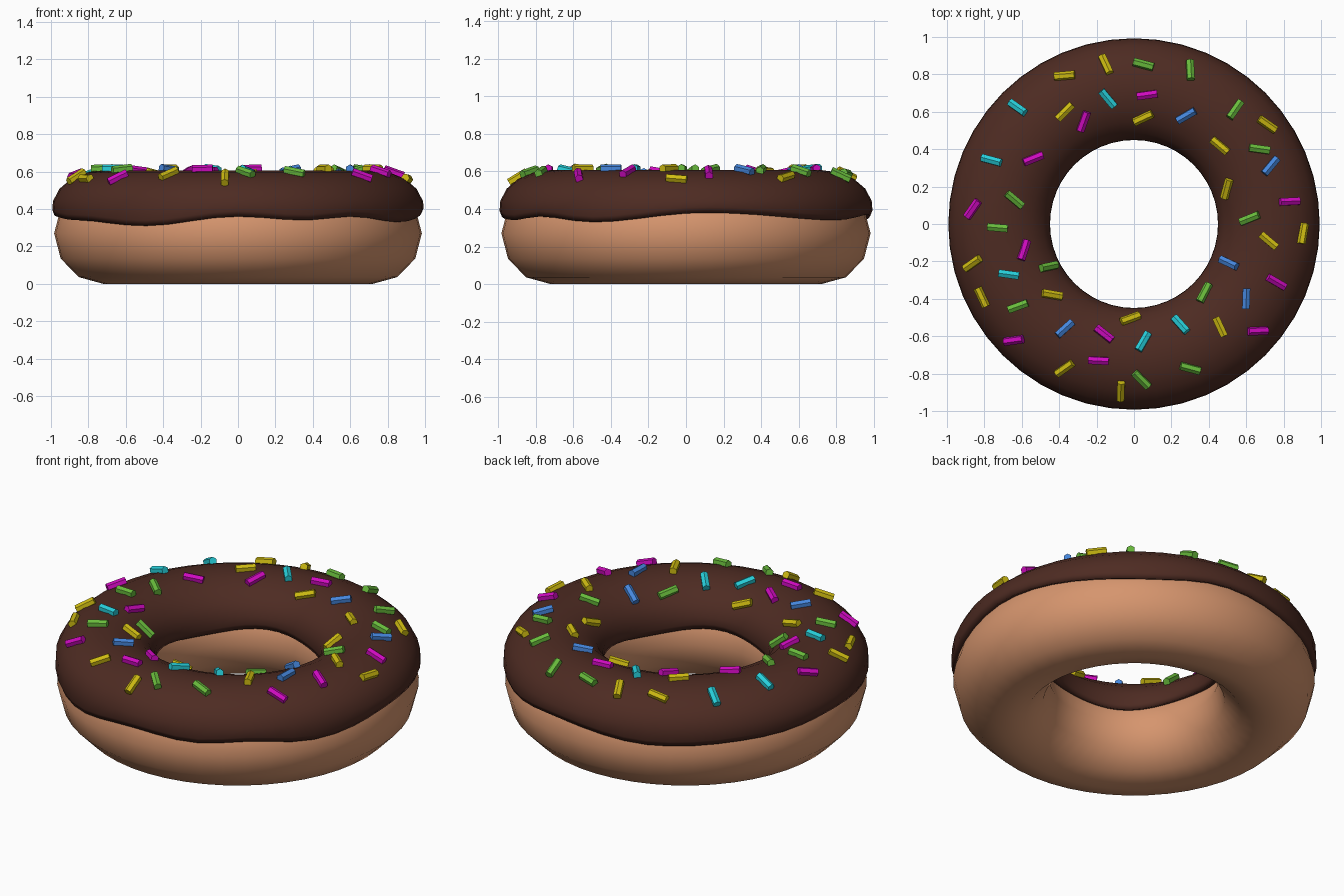
import bpy
import bmesh
import math
from mathutils import Vector, Matrix

if "Cube" in bpy.data.objects:
    bpy.data.objects.remove(bpy.data.objects["Cube"])

SEG = 48


def material(name, rgb):
    m = bpy.data.materials.new(name)
    m.diffuse_color = (*rgb, 1)
    m.use_nodes = True
    m.node_tree.nodes["Principled BSDF"].inputs["Base Color"].default_value = m.diffuse_color
    return m


def add_object(name, bm, mat, smooth):
    bmesh.ops.recalc_face_normals(bm, faces=bm.faces)
    for f in bm.faces:
        f.smooth = smooth
    mesh = bpy.data.meshes.new(name)
    bm.to_mesh(mesh)
    bm.free()
    mesh.materials.append(mat)
    obj = bpy.data.objects.new(name, mesh)
    bpy.context.collection.objects.link(obj)
    return obj


def ring(name, profile, mat):
    """Sweep a closed (radius, z) profile, given per angle, around z."""
    bm = bmesh.new()
    rows = []
    for i in range(SEG):
        a = 2 * math.pi * i / SEG
        rows.append([bm.verts.new((r * math.cos(a), r * math.sin(a), z)) for r, z in profile(a)])
    n = len(rows[0])
    for i in range(SEG):
        p, q = rows[i], rows[(i + 1) % SEG]
        for j in range(n):
            k = (j + 1) % n
            bm.faces.new((p[j], q[j], q[k], p[k]))
    return add_object(name, bm, mat, True)


# Dough: 12-sided ring
def dough_profile(a):
    return [(0.72 + 0.263 * math.cos(t * math.pi / 6), 0.27 + 0.27 * math.sin(t * math.pi / 6))
            for t in range(12)]


ring("dough", dough_profile, material("baked dough", (0.67, 0.30, 0.155)))

# Icing: half-ellipse cap with a wavy lip (angle in degrees, lip height)
DRIPS = [(-180, .365), (-150, .34), (-120, .31), (-90, .36), (-69, .34), (-52, .36), (-30, .33),
         (6, .38), (54, .34), (80, .37), (115, .33), (150, .345), (180, .365)]


def drip(a):
    d = (math.degrees(a) + 180) % 360 - 180
    for (a0, z0), (a1, z1) in zip(DRIPS, DRIPS[1:]):
        if a0 <= d <= a1:
            t = (1 - math.cos(math.pi * (d - a0) / (a1 - a0))) / 2
            return z0 + (z1 - z0) * t
    return 0.35


def icing_profile(a):
    zo = drip(a)
    zi = 0.36 + 0.015 * math.sin(4 * a + 0.6)
    pts = [(0.95, zo + 0.012), (0.981, zo), (0.993, zo + 0.03)]
    for k in range(9):
        t = math.radians(12 + 19.5 * k)
        pts.append((0.72 + 0.275 * math.cos(t), 0.40 + 0.207 * math.sin(t)))
    pts += [(0.449, zi + 0.03), (0.455, zi), (0.49, zi + 0.012)]
    # underside hidden inside the dough
    pts += [(0.56, 0.45), (0.72, 0.50), (0.88, 0.45)]
    return pts


ring("icing", icing_profile, material("chocolate icing", (0.075, 0.024, 0.016)))


# Sprinkles: small six-sided rods lying on the icing, (x, y, heading in degrees)
def sprinkles(colour, rgb, places):
    bm = bmesh.new()
    for x, y, deg in places:
        r = math.hypot(x, y)
        u = max(-0.95, min(0.95, (r - 0.72) / 0.275))
        z = 0.40 + 0.207 * math.sqrt(1 - u * u)
        out = Vector((x / r, y / r, 0))
        normal = (out * (u / 0.275) + Vector((0, 0, (z - 0.40) / 0.207 ** 2))).normalized()
        h = math.radians(deg)
        along = Vector((math.cos(h), math.sin(h), 0))
        along.z = -along.dot(normal) / normal.z
        along.normalize()
        side = normal.cross(along)
        rot = Matrix((side, normal, along)).transposed().to_4x4()
        pos = Vector((x, y, z)) + normal * 0.008
        bmesh.ops.create_cone(bm, cap_ends=True, segments=6, radius1=0.023, radius2=0.023,
                              depth=0.11, matrix=Matrix.Translation(pos) @ rot)
    add_object(colour + "_sprinkles", bm, material(colour + " sugar", rgb), False)


sprinkles("yellow", (0.62, 0.50, 0.006), [
    (-.37, .79, 5), (-.15, .85, 115), (-.37, .6, 45), (.05, .57, 25), (.71, .53, -35),
    (.46, .42, -40), (.5, .19, 75), (.9, -.05, 80), (.72, -.09, -40), (-.86, -.21, 35),
    (-.81, -.39, -65), (-.44, -.38, -10), (-.02, -.51, 20), (.46, -.55, -65),
    (-.37, -.77, 35), (-.07, -.89, 88)])
sprinkles("green", (0.14, 0.50, 0.045), [
    (.05, .85, -15), (.3, .82, -87), (.54, .61, 55), (.67, .4, -8), (.62, .03, 22),
    (-.64, .13, -40), (-.73, -.02, -5), (-.46, -.23, 12), (-.62, -.44, 20),
    (.38, -.37, 62), (.04, -.83, -45), (.3, -.77, -15)])
sprinkles("magenta", (0.62, 0.003, 0.52), [
    (-.27, .55, 70), (.07, .69, 8), (-.54, .35, 22), (-.86, .08, 55), (.83, .12, 3),
    (-.59, -.14, 72), (.76, -.31, -30), (.66, -.57, 3), (-.16, -.59, -38),
    (-.64, -.62, 8), (-.19, -.73, -3)])
sprinkles("cyan", (0.02, 0.62, 0.70), [
    (-.62, .62, -35), (-.14, .67, -50), (-.76, .34, -15), (-.67, -.27, -8),
    (.25, -.54, -48), (.05, -.63, 60)])
sprinkles("blue", (0.06, 0.24, 0.72), [
    (.28, .58, 30), (.73, .31, 50), (.51, -.21, -25), (.6, -.4, 88), (-.37, -.56, 42)])
